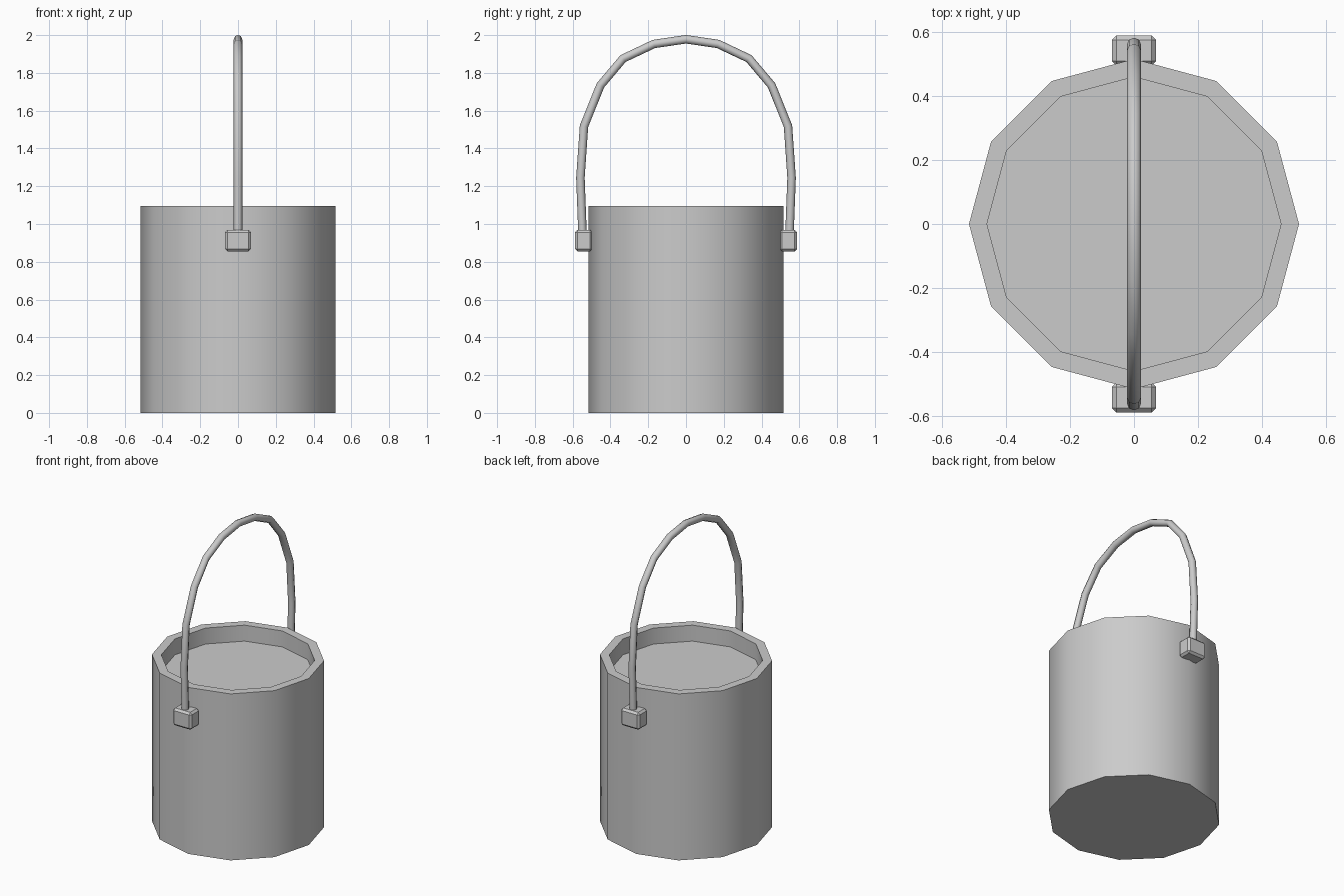
import bpy, bmesh, math

if "Cube" in bpy.data.objects:
    bpy.data.objects.remove(bpy.data.objects["Cube"])

SIDES = 12


def mesh_object(name, bm):
    bmesh.ops.recalc_face_normals(bm, faces=bm.faces)
    mesh = bpy.data.meshes.new(name)
    bm.to_mesh(mesh)
    bm.free()
    ob = bpy.data.objects.new(name, mesh)
    bpy.context.collection.objects.link(ob)
    return ob


# Bucket: twelve-sided shell with a shallow recessed surface inside the rim
bm = bmesh.new()
profile = [(0.515, 0.0), (0.515, 1.095), (0.459, 1.095), (0.459, 0.99)]
rings = [[bm.verts.new((r * math.cos(math.tau * i / SIDES),
                        r * math.sin(math.tau * i / SIDES), z))
          for i in range(SIDES)] for r, z in profile]
for a, b in zip(rings, rings[1:]):
    for i in range(SIDES):
        j = (i + 1) % SIDES
        bm.faces.new((a[i], a[j], b[j], b[i]))
bm.faces.new(rings[0])
bm.faces.new(rings[-1])
bucket = mesh_object("bucket", bm)
bpy.context.view_layer.objects.active = bucket
bucket.select_set(True)
bpy.ops.object.shade_smooth_by_angle(angle=math.radians(40))
bucket.select_set(False)


# Handle lugs: small chamfered blocks at front and back
def lug(name, side):
    bm = bmesh.new()
    bmesh.ops.create_cube(bm, size=1)
    for v in bm.verts:
        v.co.x *= 0.136
        v.co.y = side * 0.5415 + v.co.y * 0.093
        v.co.z = 0.912 + v.co.z * 0.114
    bmesh.ops.bevel(bm, geom=bm.edges[:], offset=0.013, segments=1,
                    affect='EDGES')
    return mesh_object(name, bm)


lug("front_lug", -1)
lug("back_lug", 1)

# Handle: arched round bar, half path mirrored across y
half = [(0.546, 0.90), (0.559, 1.245), (0.540, 1.518), (0.453, 1.734),
        (0.333, 1.876), (0.170, 1.953)]
path = [(-y, z) for y, z in half] + [(0, 1.978)] + half[::-1]
curve = bpy.data.curves.new("handle", 'CURVE')
curve.dimensions = '3D'
curve.bevel_depth = 0.0225
curve.bevel_resolution = 2
curve.use_fill_caps = True
spline = curve.splines.new('POLY')
spline.points.add(len(path) - 1)
for p, (y, z) in zip(spline.points, path):
    p.co = (0, y, z, 1)
spline.use_smooth = True
handle = bpy.data.objects.new("handle", curve)
bpy.context.collection.objects.link(handle)
